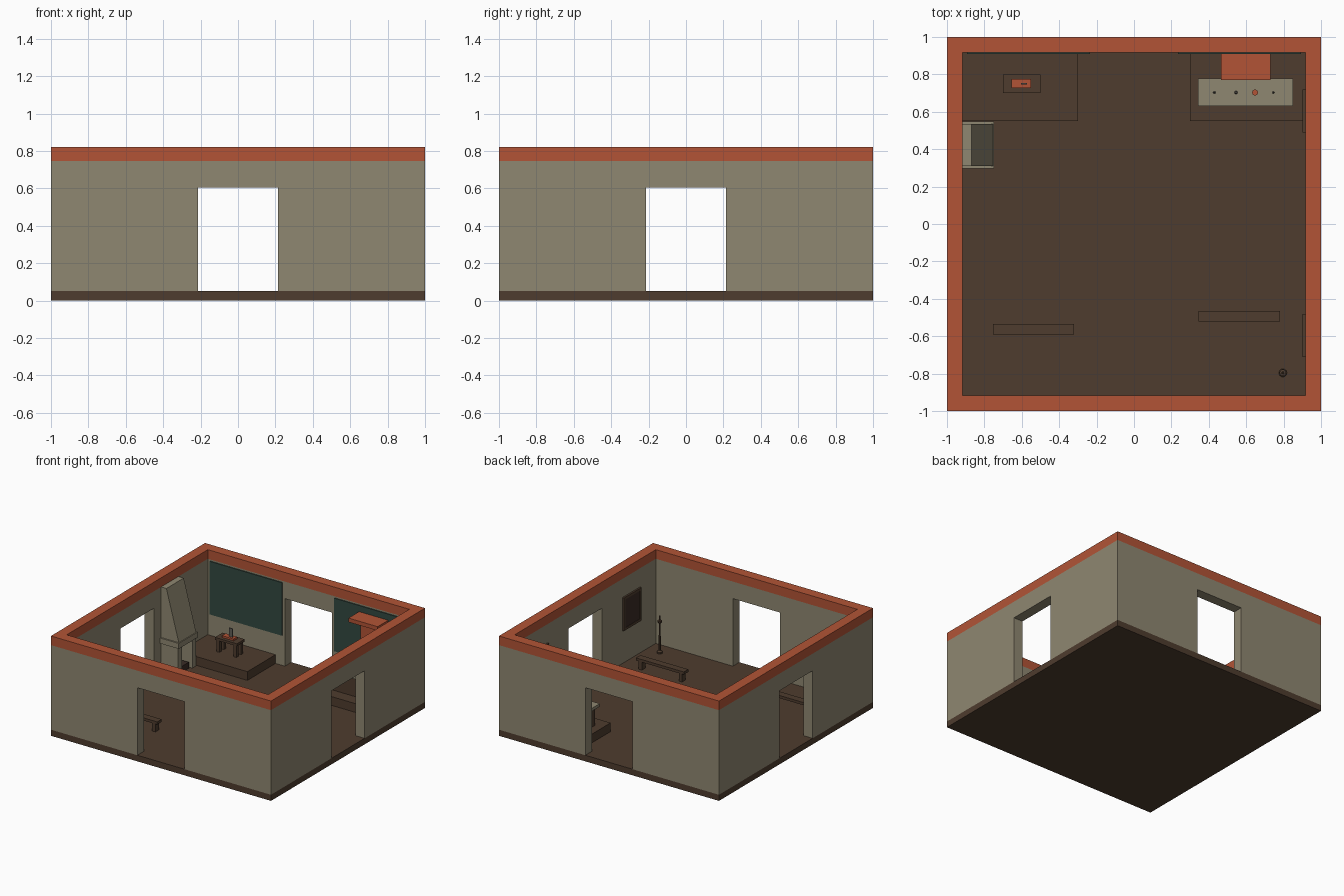
import bpy, bmesh, math

if "Cube" in bpy.data.objects:
    bpy.data.objects.remove(bpy.data.objects["Cube"])


def material(name, rgb):
    m = bpy.data.materials.new(name)
    lin = [((c / 255 + 0.055) / 1.055) ** 2.4 for c in rgb]
    m.diffuse_color = (*lin, 1)
    m.use_nodes = True
    m.node_tree.nodes["Principled BSDF"].inputs["Base Color"].default_value = m.diffuse_color
    return m


STONE = material("stone", (143, 135, 113))
RED = material("terracotta_red", (178, 84, 54))
WOOD = material("dark_wood", (78, 60, 46))
TEAL = material("dark_teal", (50, 72, 64))
CANVAS = material("dark_canvas", (58, 44, 38))
IRON = material("iron_grey", (98, 94, 86))


def finish(name, bm, mat):
    bmesh.ops.recalc_face_normals(bm, faces=bm.faces)
    me = bpy.data.meshes.new(name)
    bm.to_mesh(me)
    bm.free()
    if mat:
        me.materials.append(mat)
    ob = bpy.data.objects.new(name, me)
    bpy.context.collection.objects.link(ob)
    return ob


def box(name, x, y, z, mat):
    bm = bmesh.new()
    bmesh.ops.create_cube(bm, size=1)
    for v in bm.verts:
        v.co = [r[0] + (c + 0.5) * (r[1] - r[0]) for c, r in zip(v.co, (x, y, z))]
    return finish(name, bm, mat)


def cut(ob, *ranges):
    cutter = box("cutter", *ranges, None)
    cutter.hide_render = True
    mod = ob.modifiers.new("cut", "BOOLEAN")
    mod.operation, mod.solver, mod.object = "DIFFERENCE", "EXACT", cutter
    bpy.context.view_layer.objects.active = ob
    bpy.ops.object.modifier_apply(modifier=mod.name)
    bpy.data.objects.remove(cutter)


def lathe(name, x, y, profile, mat, n=10):
    bm = bmesh.new()
    rings = [[bm.verts.new((x + r * math.cos(2 * math.pi * i / n),
                            y + r * math.sin(2 * math.pi * i / n), z))
              for i in range(n)] for r, z in profile]
    for a, b in zip(rings, rings[1:]):
        for i in range(n):
            j = (i + 1) % n
            bm.faces.new((a[i], a[j], b[j], b[i]))
    bm.faces.new(rings[0])
    bm.faces.new(rings[-1])
    return finish(name, bm, mat)


# Room shell: floor, walls with four doorways, red top band
F = 0.05
full, inner, door = (-1, 1), (-0.916, 0.916), (-0.215, 0.215)
box("floor", full, full, (0, F), WOOD)
walls = box("walls", full, full, (F, 0.745), STONE)
cut(walls, inner, inner, (-0.5, 1.5))
cut(walls, door, (-2, 2), (-0.5, 0.605))
cut(walls, (-2, 2), door, (-0.5, 0.605))
band = box("wall_top_band", full, full, (0.745, 0.82), RED)
cut(band, inner, inner, (0.5, 1.5))

# Raised platforms and teal wall panels, mirrored on the back wall
P = 0.122
for side, s in (("left", -1), ("right", 1)):
    box(side + "_platform", sorted((s * 0.3, s * 0.916)), (0.55, 0.916), (F, P), WOOD)
    box(side + "_wall_panel", sorted((s * 0.235, s * 0.893)), (0.908, 0.916), (0.297, 0.733), TEAL)

# Small writing table with cloth and upright plaque
box("small_table_top", (-0.7, -0.5), (0.7, 0.8), (0.22, 0.24), WOOD)
for i, x in enumerate((-0.69, -0.535)):
    for j, y in enumerate((0.708, 0.767)):
        box(f"small_table_leg_{i}{j}", (x, x + 0.025), (y, y + 0.025), (P, 0.22), WOOD)
box("small_table_cloth", (-0.655, -0.55), (0.728, 0.776), (0.24, 0.255), RED)
box("small_plaque", (-0.605, -0.572), (0.747, 0.755), (0.255, 0.325), IRON)

# Fireplace: jambs, back, mantel, tapering hood, logs
X0 = -0.916
for side, y in (("front", 0.308), ("rear", 0.492)):
    box("fireplace_jamb_" + side, (X0, -0.76), (y, y + 0.05), (F, 0.285), STONE)
box("fireplace_back", (X0, -0.89), (0.358, 0.492), (F, 0.285), STONE)
box("fireplace_mantel", (X0, -0.748), (0.298, 0.548), (0.285, 0.33), STONE)
bm = bmesh.new()
prof = [(X0, 0.33), (-0.755, 0.33), (-0.868, 0.745), (X0, 0.745)]
near, far = [[bm.verts.new((x, y, z)) for x, z in prof] for y in (0.31, 0.535)]
bm.faces.new(near)
bm.faces.new(far)
for i in range(4):
    j = (i + 1) % 4
    bm.faces.new((near[i], near[j], far[j], far[i]))
finish("fireplace_hood", bm, STONE)
box("fire_logs", (-0.86, -0.78), (0.375, 0.475), (F, 0.1), CANVAS)

# Altar table with pale top, candlesticks and red cup
box("altar_body", (0.37, 0.825), (0.65, 0.765), (P, 0.275), WOOD)
box("altar_cloth", (0.342, 0.85), (0.632, 0.777), (0.275, 0.3), STONE)
for i, (x, r) in enumerate(((0.43, 0.007), (0.545, 0.009), (0.745, 0.006))):
    lathe(f"candlestick_{i}", x, 0.703,
          [(r, 0.3), (r, 0.308), (r * 0.6, 0.315), (r * 0.6, 0.37)], IRON, 8)
lathe("red_cup", 0.647, 0.703,
      [(0.012, 0.3), (0.005, 0.31), (0.005, 0.325), (0.016, 0.345), (0.016, 0.36)], RED)

# Red canopy and hanging behind the altar
box("canopy", (0.465, 0.73), (0.77, 0.916), (0.65, 0.683), RED)
box("canopy_hanging", (0.49, 0.705), (0.893, 0.907), (0.3, 0.65), RED)

# Benches
for side, x, y in (("left", -0.755, -0.592), ("right", 0.345, -0.522)):
    box(side + "_bench_seat", (x, x + 0.435), (y, y + 0.058), (0.118, 0.14), WOOD)
    for i, lx in enumerate((x + 0.02, x + 0.385)):
        box(f"{side}_bench_leg_{i}", (lx, lx + 0.03), (y + 0.006, y + 0.052), (F, 0.118), WOOD)

# Framed pictures on the right wall
for name, y in (("rear", 0.49), ("front", -0.71)):
    frame = box(name + "_picture_frame", (0.902, 0.916), (y, y + 0.228), (0.32, 0.592), WOOD)
    cut(frame, (0.89, 0.908), (y + 0.02, y + 0.208), (0.34, 0.572))
    box(name + "_picture", (0.905, 0.909), (y + 0.02, y + 0.208), (0.34, 0.572), CANVAS)

# Standing candle holder in the corner
lathe("candle_stand", 0.796, -0.796,
      [(0.022, F), (0.022, 0.062), (0.008, 0.072), (0.007, 0.29), (0.018, 0.305),
       (0.018, 0.315), (0.007, 0.318), (0.006, 0.355)], WOOD)
